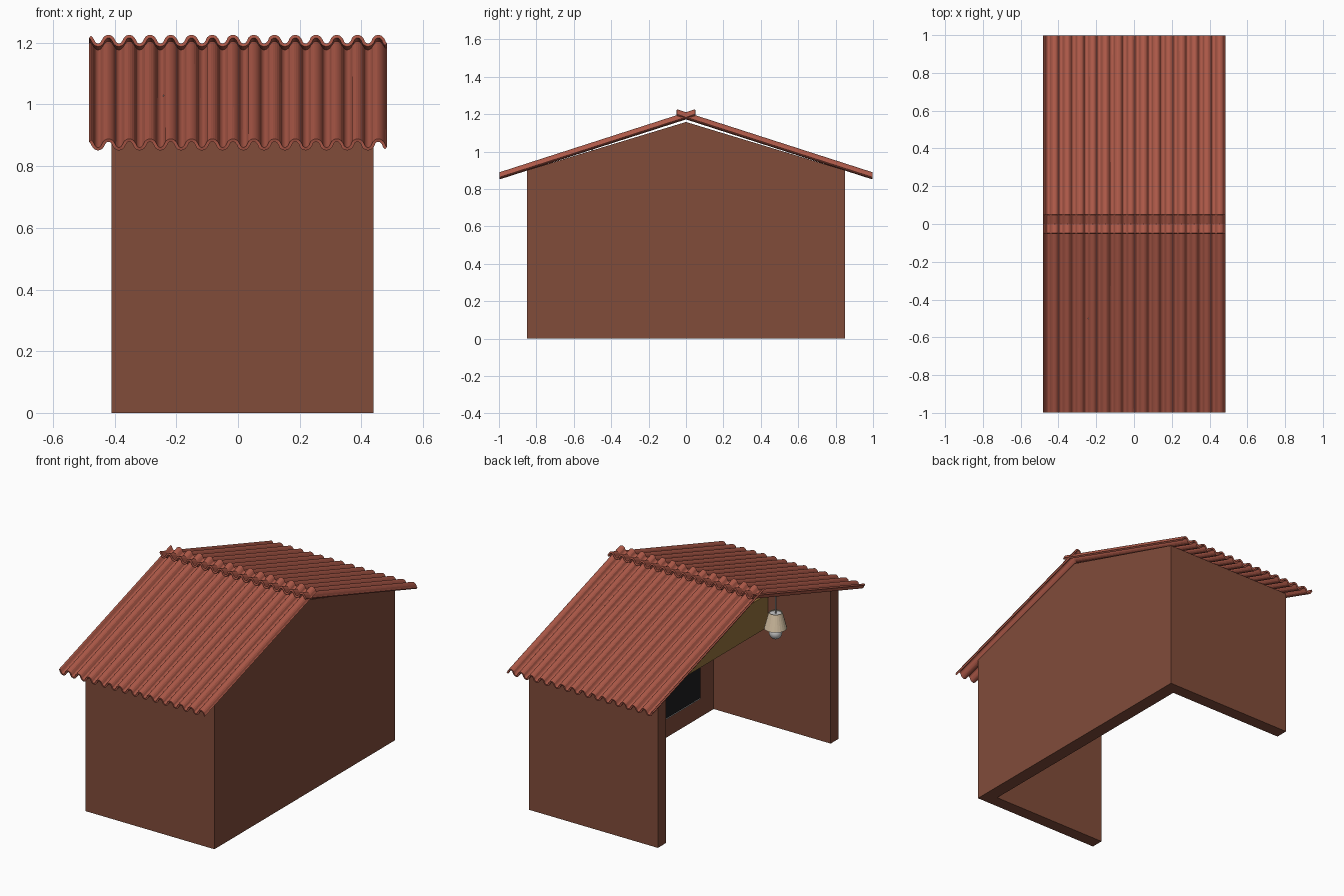
import bpy, bmesh, math
from mathutils import Vector

if "Cube" in bpy.data.objects:
    bpy.data.objects.remove(bpy.data.objects["Cube"])


def material(name, rgb):
    m = bpy.data.materials.new(name)
    m.diffuse_color = (*rgb, 1)
    m.use_nodes = True
    m.node_tree.nodes["Principled BSDF"].inputs["Base Color"].default_value = m.diffuse_color
    return m


BROWN = material("brown_wall", (0.22, 0.072, 0.042))
TILE = material("red_tile", (0.42, 0.10, 0.065))
DARK = material("dark_panel", (0.012, 0.012, 0.014))
WOOD = material("yellow_wood", (0.30, 0.17, 0.045))
CREAM = material("cream_shade", (0.72, 0.58, 0.40))


def make_object(name, bm, mat=None):
    bmesh.ops.recalc_face_normals(bm, faces=bm.faces)
    me = bpy.data.meshes.new(name)
    bm.to_mesh(me)
    bm.free()
    ob = bpy.data.objects.new(name, me)
    bpy.context.collection.objects.link(ob)
    if mat:
        me.materials.append(mat)
    return ob


def prism(name, outline, offset, mat):
    """Extrude a closed 3D outline along an offset vector."""
    bm = bmesh.new()
    face = bm.faces.new([bm.verts.new(p) for p in outline])
    ext = bmesh.ops.extrude_face_region(bm, geom=[face])
    moved = [g for g in ext["geom"] if isinstance(g, bmesh.types.BMVert)]
    bmesh.ops.translate(bm, verts=moved, vec=Vector(offset))
    return make_object(name, bm, mat)


def box(name, lo, hi, mat):
    (x0, y0, z0), (x1, y1, z1) = lo, hi
    return prism(name, [(x0, y0, z0), (x1, y0, z0), (x1, y1, z0), (x0, y1, z0)],
                 (0, 0, z1 - z0), mat)


def cone(name, r1, r2, z0, z1, xy, mat=None, caps=True, segs=24):
    bm = bmesh.new()
    bmesh.ops.create_cone(bm, cap_ends=caps, segments=segs, radius1=r1, radius2=r2, depth=z1 - z0)
    ob = make_object(name, bm, mat)
    ob.location = (*xy, (z0 + z1) / 2)
    return ob


# Gabled wall on the right, side walls front and back, open on the left
gable = [(0.36, -0.85, 0), (0.36, 0.85, 0), (0.36, 0.85, 0.9), (0.36, 0, 1.158), (0.36, -0.85, 0.9)]
prism("gable_wall", gable, (0.08, 0, 0), BROWN)
for name, s in (("front_wall", -1), ("back_wall", 1)):
    prism(name, [(-0.41, s * 0.85, 0), (-0.41, s * 0.775, 0),
                 (-0.41, s * 0.775, 0.923), (-0.41, s * 0.85, 0.9)], (0.77, 0, 0), BROWN)

# Corrugated roof slopes crossing at the ridge
PITCH, AMP, THICK = 0.0673, 0.014, 0.010


def wave(x):
    c = math.cos(2 * math.pi * (x + 0.42) / PITCH)
    return AMP * math.copysign(abs(c) ** 0.6, c)


def roof_slope(name, s):
    bm = bmesh.new()
    steps = 200
    rows = []
    for i in range(steps + 1):
        x = -0.48 + 0.96 * i / steps
        rows.append([bm.verts.new((x, s * y, z + wave(x))) for y, z in ((0.997, 0.87), (-0.05, 1.207))])
    for a, b in zip(rows, rows[1:]):
        bm.faces.new((a[0], b[0], b[1], a[1]))
    ob = make_object(name, bm, TILE)
    mod = ob.modifiers.new("thickness", "SOLIDIFY")
    mod.thickness = THICK
    mod.offset = 0


roof_slope("front_roof", -1)
roof_slope("back_roof", 1)

# Dark framed panel on the inside of the gable wall
box("panel_frame", (0.345, -0.63, 0.12), (0.362, 0.63, 0.56), None)
box("dark_panel", (0.34, -0.62, 0.13), (0.35, 0.62, 0.55), DARK)

# Wooden board spanning between the side walls
box("wood_board", (0.003, -0.78, 0.584), (0.04, 0.78, 0.78), WOOD)

# Hanging lamp
LAMP = (-0.24, -0.5)
cone("lamp_cord", 0.004, 0.004, 0.83, 1.03, LAMP, segs=8)
cone("lamp_cap", 0.034, 0.034, 0.825, 0.835, LAMP)
shade = cone("lamp_shade", 0.062, 0.037, 0.748, 0.842, LAMP, CREAM, caps=False)
shade.modifiers.new("thickness", "SOLIDIFY").thickness = 0.003
bm = bmesh.new()
bmesh.ops.create_uvsphere(bm, u_segments=20, v_segments=12, radius=0.036)
bulb = make_object("lamp_bulb", bm)
bulb.location = (*LAMP, 0.72)
for p in bulb.data.polygons:
    p.use_smooth = True
